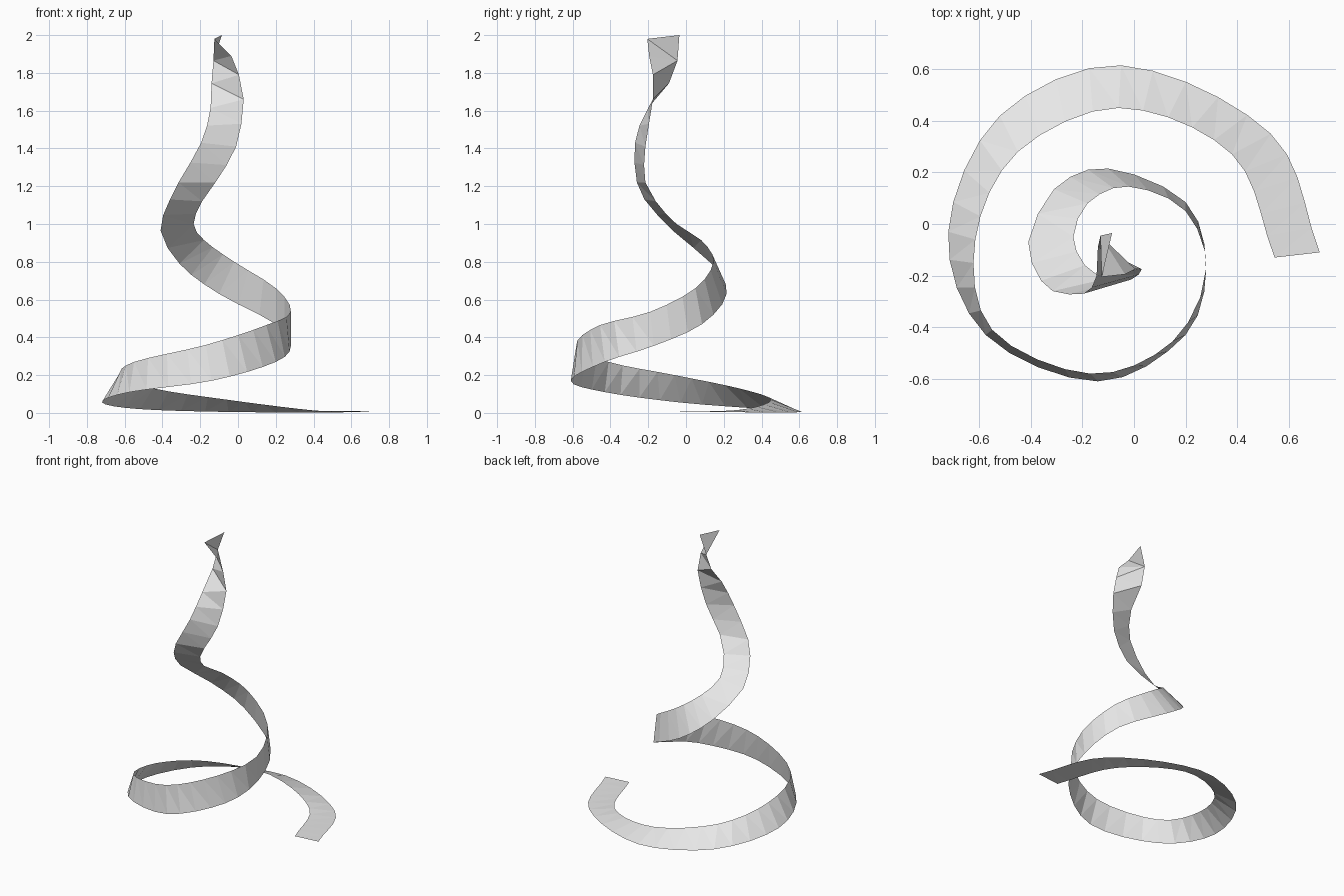
import bpy
import bmesh
from mathutils import Vector

cube = bpy.data.objects.get("Cube")
if cube:
    bpy.data.objects.remove(cube)

# Stations along the ribbon: (segments since last station, first edge, second edge)
STATIONS = [
    (0, (.72, -.11, .01), (.545, -.13, .01)),
    (5, (.53, .35, .003), (.38, .27, .015)),
    (5, (-.05, .615, .005), (-.06, .45, .07)),
    (4, (-.52, .42, .02), (-.45, .28, .13)),
    (4, (-.72, -.03, .055), (-.615, -.06, .2)),
    (4, (-.575, -.43, .11), (-.55, -.41, .27)),
    (4, (-.14, -.61, .17), (-.17, -.58, .36)),
    (4, (.2, -.43, .27), (.15, -.455, .465)),
    (3, (.28, -.17, .355), (.28, -.19, .535)),
    (3, (.2, .085, .47), (.2, .05, .66)),
    (3, (-.1, .215, .63), (-.02, .145, .8)),
    (3, (-.31, .135, .79), (-.18, .08, .915)),
    (2, (-.41, -.07, .965), (-.235, -.05, 1)),
    (2, (-.36, -.22, 1.13), (-.19, -.16, 1.12)),
    (1, (-.315, -.26, 1.22), (-.12, -.215, 1.22)),
    (2, (-.195, -.27, 1.43), (-.01, -.215, 1.41)),
    (2, (-.145, -.2, 1.615), (.03, -.175, 1.66)),
    (1, (-.14, -.09, 1.745), (.005, -.175, 1.79)),
    (1, (-.13, -.045, 1.865), (-.035, -.195, 1.89)),
    (1, (-.085, -.035, 2), (-.125, -.205, 1.98)),
]


def smooth_path(points, steps):
    """Hermite curve through the points, sampled with the given steps per span."""
    last = len(points) - 1
    slopes = []
    for i in range(last + 1):
        a, b = max(i - 1, 0), min(i + 1, last)
        slopes.append((points[b] - points[a]) / sum(steps[a + 1:b + 1]))
    path = [points[0]]
    for i in range(last):
        n = steps[i + 1]
        p, q = points[i], points[i + 1]
        m, k = slopes[i] * n, slopes[i + 1] * n
        for j in range(1, n + 1):
            t = j / n
            ease = t * t * (3 - 2 * t)
            path.append(p.lerp(q, ease) + m * (t * (1 - t) ** 2) - k * (t * t * (1 - t)))
    return path


steps = [s[0] for s in STATIONS]
first_edge = smooth_path([Vector(s[1]) for s in STATIONS], steps)
second_edge = smooth_path([Vector(s[2]) for s in STATIONS], steps)

# Ribbon: a strip of flat facets between the two edges
bm = bmesh.new()
rows = [(bm.verts.new(a), bm.verts.new(b)) for a, b in zip(first_edge, second_edge)]
for (a, b), (c, d) in zip(rows, rows[1:]):
    bm.faces.new((a, c, d, b))
for v in bm.verts:
    v.co.z = max(v.co.z, 0)
bmesh.ops.triangulate(bm, faces=bm.faces[:])
mesh = bpy.data.meshes.new("spiral_ribbon")
bm.to_mesh(mesh)
bm.free()

# Plain light grey
grey = bpy.data.materials.new("light_grey")
grey.use_nodes = True
colour = (.8, .8, .8, 1)
grey.diffuse_color = colour
grey.node_tree.nodes["Principled BSDF"].inputs["Base Color"].default_value = colour
mesh.materials.append(grey)

ribbon = bpy.data.objects.new("spiral_ribbon", mesh)
bpy.context.collection.objects.link(ribbon)
